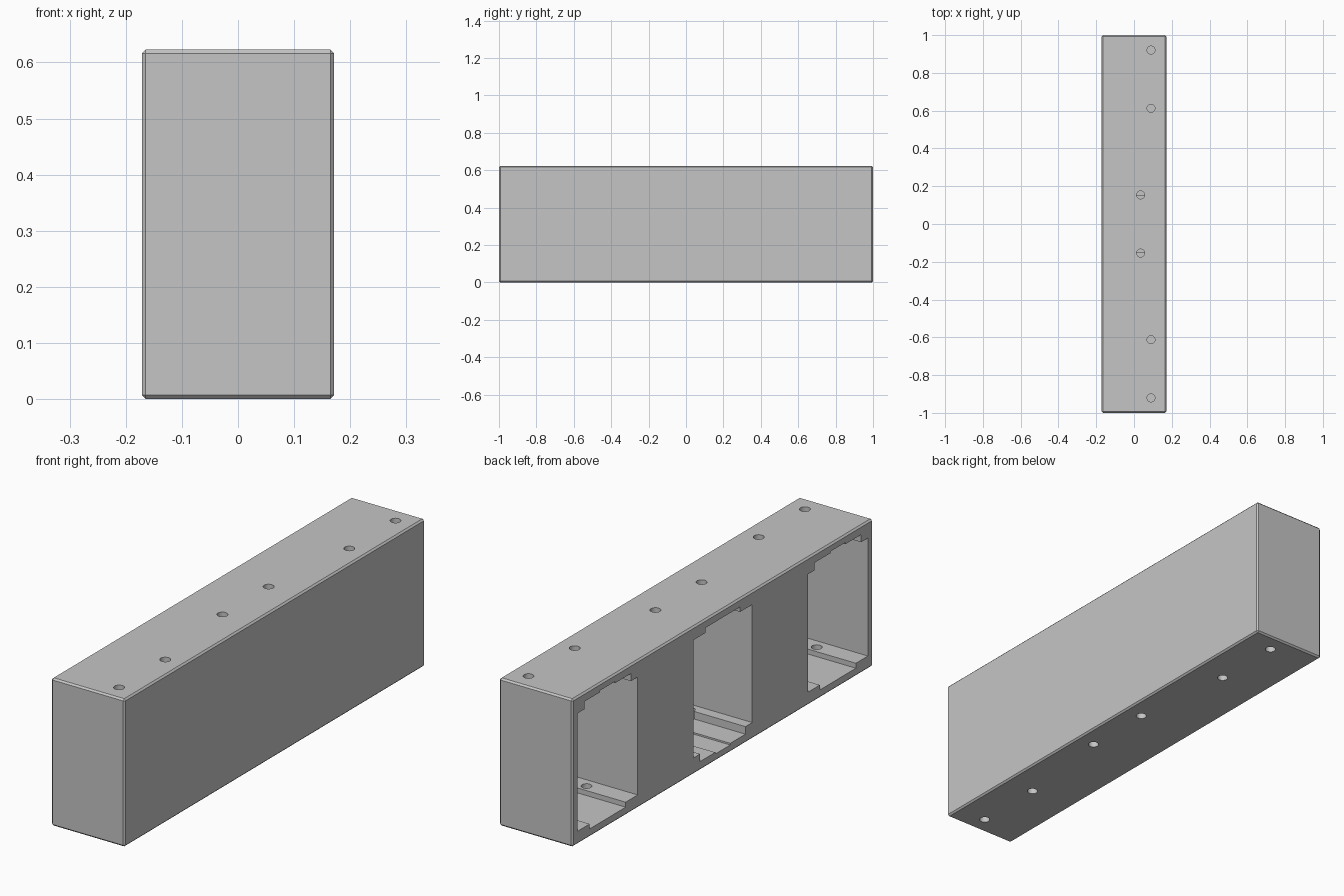
import bpy, bmesh
from mathutils import Matrix

cube = bpy.data.objects.get("Cube")
if cube:
    bpy.data.objects.remove(cube, do_unlink=True)

WIDTH, LENGTH, HEIGHT = 0.343, 2.0, 0.623
CHAMFER = 0.007
POCKET_BACK = 0.135      # inner end of each pocket
HOLE_RADIUS = 0.021

grey = bpy.data.materials.new("plain grey")
grey.use_nodes = True
grey.diffuse_color = (0.56, 0.56, 0.56, 1)
grey.node_tree.nodes["Principled BSDF"].inputs["Base Color"].default_value = grey.diffuse_color


def add_object(name, bm):
    bmesh.ops.recalc_face_normals(bm, faces=bm.faces[:])
    mesh = bpy.data.meshes.new(name)
    bm.to_mesh(mesh)
    bm.free()
    mesh.materials.append(grey)
    obj = bpy.data.objects.new(name, mesh)
    bpy.context.collection.objects.link(obj)
    return obj


def cut(target, cutter):
    """Subtract the cutter from the target, then discard it."""
    cutter.hide_render = True
    mod = target.modifiers.new("cut", 'BOOLEAN')
    mod.operation = 'DIFFERENCE'
    mod.solver = 'EXACT'
    mod.object = cutter
    bpy.context.view_layer.objects.active = target
    bpy.ops.object.modifier_apply(modifier=mod.name)
    bpy.data.objects.remove(cutter, do_unlink=True)


def pocket_cutter(centre_y, flipped):
    """Stepped slot outline in the y-z plane, extruded along x."""
    half = 0.2 if not flipped else 0.196
    low = [(half, 0.056), (half - 0.08, 0.056), (half - 0.08, 0.035)]
    high = [(0.05, 0.031), (0.05, 0.038), (half - 0.045, 0.038),
            (half - 0.045, 0.07), (half, 0.07)]
    outline = [(-u, z) for u, z in low] + [(u, z) for u, z in reversed(low)]
    outline += [(u, HEIGHT - z) for u, z in reversed(high)]
    outline += [(-u, HEIGHT - z) for u, z in high]
    bm = bmesh.new()
    verts = [bm.verts.new((-0.3, centre_y + u, HEIGHT - z if flipped else z))
             for u, z in outline]
    face = bm.faces.new(verts)
    new = bmesh.ops.extrude_face_region(bm, geom=[face])["geom"]
    bmesh.ops.translate(bm, vec=(0.3 + POCKET_BACK, 0, 0),
                        verts=[v for v in new if isinstance(v, bmesh.types.BMVert)])
    return add_object("pocket_cutter", bm)


def hole_cutter(x, y, z):
    bm = bmesh.new()
    bmesh.ops.create_cone(bm, cap_ends=True, segments=32, radius1=HOLE_RADIUS,
                          radius2=HOLE_RADIUS, depth=0.3,
                          matrix=Matrix.Translation((x, y, z)))
    return add_object("hole_cutter", bm)


# Chamfered outer block
bm = bmesh.new()
bmesh.ops.create_cube(bm, size=1, matrix=Matrix.Translation((0, 0, HEIGHT / 2))
                      @ Matrix.Diagonal((WIDTH, LENGTH, HEIGHT, 1)))
bmesh.ops.bevel(bm, geom=bm.edges[:], offset=CHAMFER, segments=1,
                affect='EDGES', profile=0.5)
housing = add_object("housing", bm)

# Three open pockets on the side, the middle one upside down
for centre_y, flipped in ((-0.767, False), (0, True), (0.767, False)):
    cut(housing, pocket_cutter(centre_y, flipped))
    # Paired screw holes through the roof and floor of the pocket
    top_x, bottom_x = (0.035, 0.09) if flipped else (0.09, 0.035)
    for side in (-1, 1):
        y = centre_y + side * 0.154
        cut(housing, hole_cutter(top_x, y, HEIGHT))
        cut(housing, hole_cutter(bottom_x, y, 0))

# Smooth hole walls, crisp edges elsewhere
bpy.ops.object.select_all(action='DESELECT')
housing.select_set(True)
bpy.context.view_layer.objects.active = housing
bpy.ops.object.shade_smooth_by_angle(angle=0.5)
